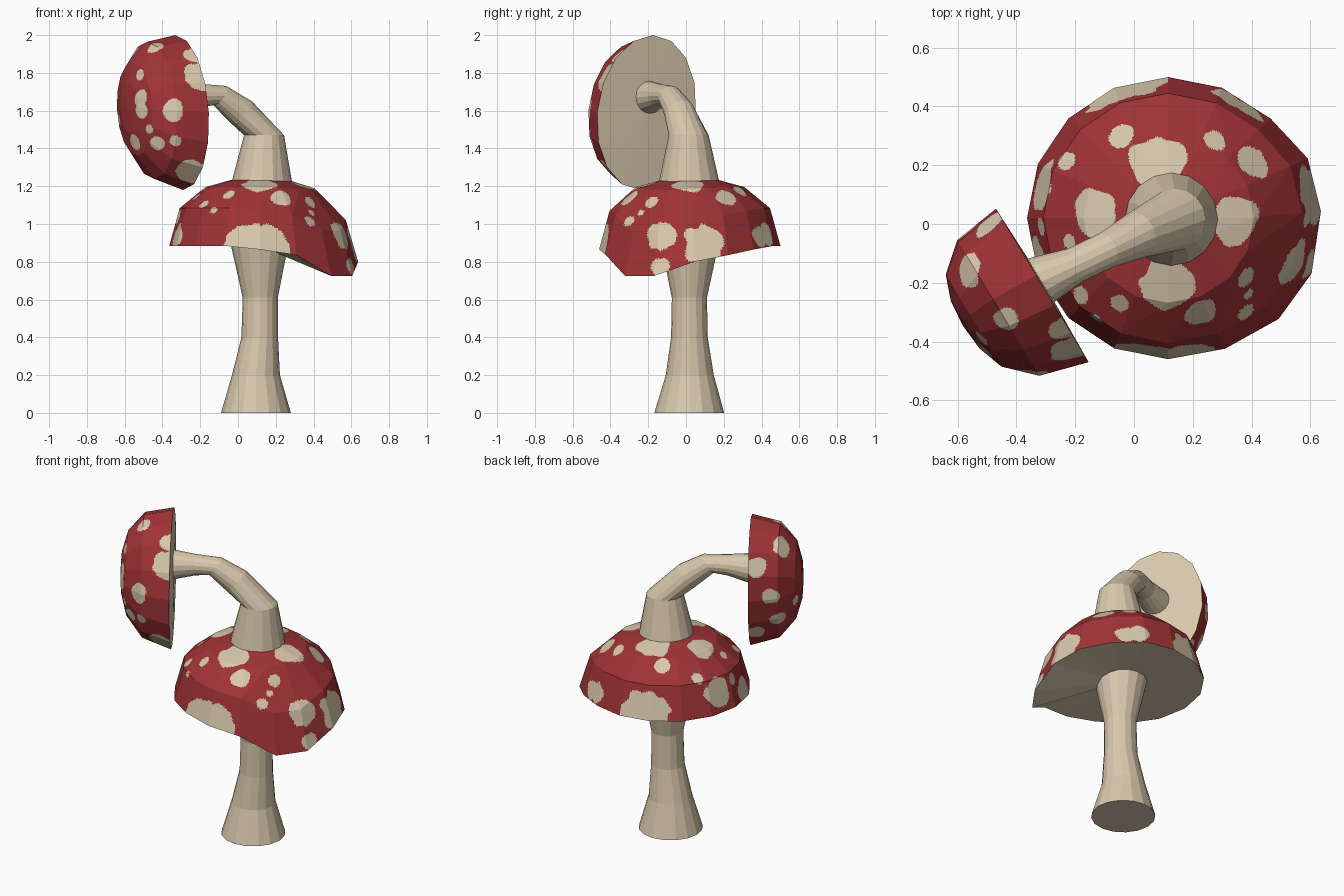
import bpy, bmesh, math
from mathutils import Vector, noise
from mathutils.bvhtree import BVHTree

if "Cube" in bpy.data.objects:
    bpy.data.objects.remove(bpy.data.objects["Cube"])

SIDES = 16
Z = Vector((0, 0, 1))


def material(name, rgb):
    m = bpy.data.materials.new(name)
    m.diffuse_color = (*rgb, 1)
    m.use_nodes = True
    m.node_tree.nodes["Principled BSDF"].inputs["Base Color"].default_value = m.diffuse_color
    return m


TAN = material("tan", (0.69, 0.58, 0.415))
RED = material("red", (0.35, 0.033, 0.037))


def finish(bm, name, mats):
    bmesh.ops.recalc_face_normals(bm, faces=bm.faces[:])
    me = bpy.data.meshes.new(name)
    bm.to_mesh(me)
    bm.free()
    for m in mats:
        me.materials.append(m)
    ob = bpy.data.objects.new(name, me)
    bpy.context.collection.objects.link(ob)


def bridge(bm, a, b):
    for i in range(SIDES):
        j = (i + 1) % SIDES
        bm.faces.new((a[i], a[j], b[j], b[i]))


def stem(name, stations):
    """Tube through (x, y, z, radius) stations, each ring square to the incoming path."""
    bm = bmesh.new()
    rings, prev = [], None
    for x, y, z, r in stations:
        p = Vector((x, y, z))
        q = Z.rotation_difference((p - prev) if prev and (p - prev).xy.length > 0.05 else Z)
        ring = []
        for i in range(SIDES):
            a = 2 * math.pi * i / SIDES
            ring.append(bm.verts.new(p + q @ Vector((r * math.cos(a), r * math.sin(a), 0))))
        rings.append(ring)
        prev = p
    for a, b in zip(rings, rings[1:]):
        bridge(bm, a, b)
    bm.faces.new(rings[0])
    bm.faces.new(rings[-1])
    finish(bm, name, [TAN])


# Ray directions of the views used to place the spots: view -> (origin maker, direction)
VIEWS = {
    "front": (lambda u, v: (u, -3, v), (0, 1, 0)),
    "back": (lambda u, v: (u, 3, v), (0, -1, 0)),
    "right": (lambda u, v: (3, u, v), (-1, 0, 0)),
    "left": (lambda u, v: (-3, u, v), (1, 0, 0)),
    "top": (lambda u, v: (u, v, 3), (0, 0, -1)),
}


def cap(name, centre, u, v, n, depth, spots, droop={}, lean=Vector(), bulge=0.0):
    """Faceted dome with spots cut into its facets and a nearly flat underside."""
    bm = bmesh.new()
    profile = [(1, 0, 1), (0.885, 0.2, 0.75), (0.6, 0.312, 0.1), (0.31, 0.35, 0)]
    rings = []
    for s, h, w in profile:
        ring = []
        for i in range(SIDES):
            a = 2 * math.pi * i / SIDES
            drop, out = droop.get(i, (0, 0))
            off = Vector((out, -out * 0.1 + (out * 0.7 if i in (0, 1) else 0), -drop)) * w
            ring.append(bm.verts.new(centre + s * (math.cos(a) * u + math.sin(a) * v)
                                     + n * h * depth + lean * h + off))
        rings.append(ring)
    for a, b in zip(rings, rings[1:]):
        bridge(bm, a, b)
    apex = bm.verts.new(centre + n * 0.36 * depth + lean * 0.36)
    for i in range(SIDES):
        bm.faces.new((rings[-1][i], rings[-1][(i + 1) % SIDES], apex))
    bmesh.ops.triangulate(bm, faces=bm.faces[:])
    # place the spots on the surface
    tree = BVHTree.FromBMesh(bm)
    marks = []
    for view, items in spots.items():
        origin, d = VIEWS[view]
        for a, b, r in items:
            hit = tree.ray_cast(Vector(origin(a, b)), Vector(d))[0]
            if hit is None:
                hit = tree.find_nearest(Vector(origin(a, b)) + Vector(d) * 2.7)[0]
            marks.append((hit, r))
    # cut the facets finely and colour by distance to a spot
    bmesh.ops.subdivide_edges(bm, edges=bm.edges[:], cuts=17, use_grid_fill=True)
    for f in bm.faces:
        c = f.calc_center_median()
        k = 1 + 0.3 * noise.noise(c * 14)
        f.material_index = 0 if any((c - p).length < r * k for p, r in marks) else 1
    # underside
    mid = bm.verts.new(centre - n * bulge)
    for e in [e for e in bm.edges if e.is_boundary]:
        bm.faces.new((e.verts[0], e.verts[1], mid)).material_index = 0
    finish(bm, name, [TAN, RED])


# Lower and upper stems
stem("lower_stem", [(.095, .017, 0, .185), (.095, .02, .2, .127), (.115, .018, .4, .097),
                    (.118, .018, .61, .093), (.114, .02, .89, .152)])
stem("upper_stem", [(.124, .017, 1.18, .169), (.138, .014, 1.47, .106), (.015, -.036, 1.595, .081),
                    (-.095, -.09, 1.68, .062), (-.2, -.14, 1.68, .062), (-.335, -.202, 1.67, .09)])

# Large cap, its front right edge drooping
large_spots = {
    "top": [(.08, .215, .09), (-.045, .3, .042), (-.23, .215, .033), (-.14, .04, .08),
            (-.315, -.01, .035), (-.22, -.06, .026), (.115, -.2, .095), (-.05, -.27, .034),
            (-.18, -.24, .032), (.225, -.3, .055), (.38, -.18, .036), (.385, -.3, .032),
            (.345, .01, .085), (.275, .285, .042), (.405, .21, .06), (-.13, -.32, .02)],
    "front": [(.05, .89, .12), (.13, .86, .10), (.2, .84, .05), (.60, .77, .05)],
    "right": [(-.13, .94, .08), (.09, .89, .11), (.43, .94, .06), (-.24, 1.06, .02)],
    "left": [(.13, 1.0, .09), (-.12, .93, .07)],
    "back": [(-.04, .92, .14), (.39, .93, .06)],
}
droop = {0: (.084, .04), 1: (.049, .032), 2: (.019, .01), 12: (.019, 0),
         13: (.048, .01), 14: (.159, .037), 15: (.159, .045)}
cap("large_cap", Vector((.116, .02, .884)), Vector((.48, 0, 0)), Vector((0, .48, 0)), Z, 1.0,
    large_spots, droop)

# Small cap, turned on its side
small_spots = {
    "front": [(-.19, 1.78, .09), (-.19, 1.87, .06), (-.25, 1.28, .08), (-.35, 1.6, .06),
              (-.515, 1.67, .045), (-.51, 1.6, .04), (-.52, 1.79, .032), (-.44, 1.94, .045),
              (-.33, 1.44, .032), (-.43, 1.43, .04), (-.545, 1.43, .042), (-.47, 1.5, .025)],
    "top": [(-.56, -.16, .06), (-.49, 0, .06)],
    "left": [(-.03, 1.62, .05), (-.1, 1.45, .05), (-.05, 1.36, .05), (-.2, 1.55, .03)],
}
side = Vector((.517, -.856, 0))
cap("small_cap", Vector((-.312, -.209, 1.59)), side * .305, Z * .41 - side * .04,
    Vector((-.856, -.517, 0)), .84, small_spots, lean=side * -.06 + Z * .06, bulge=.008)
